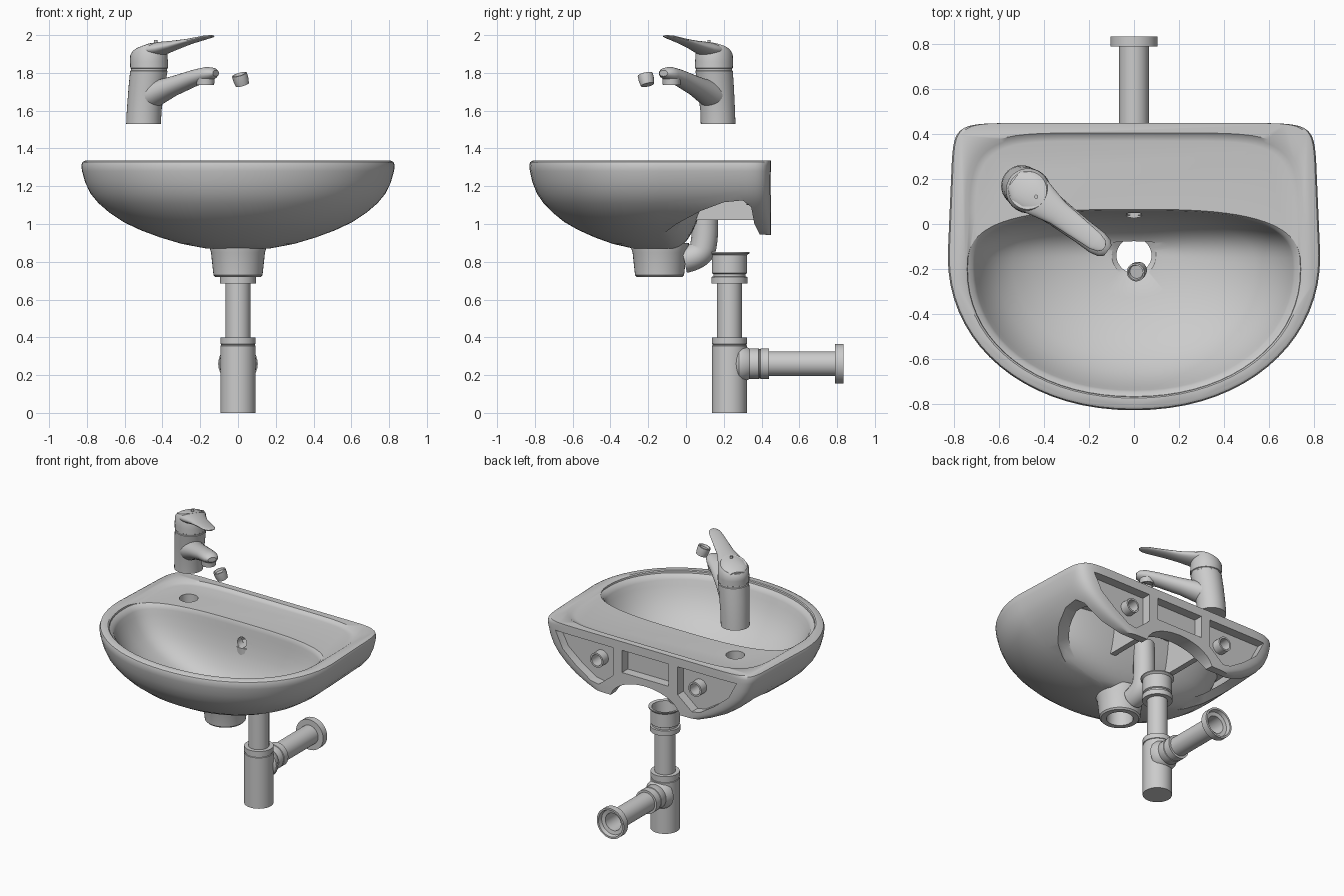
import bpy, bmesh
from math import sin, cos, pi, radians, copysign
from mathutils import Vector

if "Cube" in bpy.data.objects:
    bpy.data.objects.remove(bpy.data.objects["Cube"])

grey = bpy.data.materials.new("light grey")
grey.use_nodes = True
grey.diffuse_color = (0.6, 0.6, 0.6, 1)
grey.node_tree.nodes["Principled BSDF"].inputs["Base Color"].default_value = (0.6, 0.6, 0.6, 1)


def loft(name, rings, closed=False):
    """Skin a list of equal point rings; cap the ends or join them."""
    bm = bmesh.new()
    rows = [[bm.verts.new(p) for p in r] for r in rings]
    pairs = list(zip(rows, rows[1:]))
    if closed:
        pairs.append((rows[-1], rows[0]))
    else:
        bm.faces.new(rows[0])
        bm.faces.new(rows[-1])
    n = len(rows[0])
    for a, b in pairs:
        for i in range(n):
            j = (i + 1) % n
            bm.faces.new((a[i], a[j], b[j], b[i]))
    bmesh.ops.recalc_face_normals(bm, faces=bm.faces)
    me = bpy.data.meshes.new(name)
    bm.to_mesh(me)
    bm.free()
    me.materials.append(grey)
    ob = bpy.data.objects.new(name, me)
    bpy.context.collection.objects.link(ob)
    return ob


def lathe(name, profile, centre=(0, 0, 0), axis="z", closed=False, sides=40):
    """Revolve (radius, height) pairs about a z or y axis."""
    c = Vector(centre)
    rings = []
    for r, h in profile:
        ring = []
        for i in range(sides):
            a = 2 * pi * i / sides
            u, v = r * cos(a), r * sin(a)
            ring.append(c + Vector((u, v, h) if axis == "z" else (u, h, v)))
        rings.append(ring)
    return loft(name, rings, closed)


def prism(name, pts, axis, a, b):
    """Extrude a polygon along x (yz points) or y (xz points)."""
    def put(p, d):
        return (d, p[0], p[1]) if axis == "x" else (p[0], d, p[1])
    return loft(name, [[put(p, d) for p in pts] for d in (a, b)])


def combine(ob, tool, op="DIFFERENCE"):
    mod = ob.modifiers.new("combine", "BOOLEAN")
    mod.operation, mod.object, mod.solver = op, tool, "EXACT"
    dg = bpy.context.evaluated_depsgraph_get()
    me = bpy.data.meshes.new_from_object(ob.evaluated_get(dg))
    ob.modifiers.clear()
    ob.data = me
    bpy.data.objects.remove(tool)


def outline(ax, front, back, cy, z, nf=2.1, nb=2.1, taper=0.0, n=72):
    """Plan outline: superellipse with different front and back halves."""
    pts = []
    for i in range(n):
        t = 2 * pi * i / n
        c, s = cos(t), sin(t)
        e, d = (nb, back) if s > 0 else (nf, front)
        v = abs(s) ** (2 / e)
        x = ax * copysign(abs(c) ** (2 / e), c)
        if s > 0:
            x *= 1 - taper * v
        pts.append((x, cy + copysign(d * v, s), z))
    return pts


# Basin body
outer = [(0.2, 0.87), (0.36, 0.895), (0.5, 0.93), (0.62, 0.967), (0.73, 1.01), (0.82, 1.06),
         (0.89, 1.11), (0.94, 1.16), (0.975, 1.22), (0.995, 1.28), (1, 1.31), (0.992, 1.328), (0.975, 1.335)]
basin = loft("basin", [outline(0.83 * s, 0.69 * s, 0.59, -0.14, z, nb=14, taper=0.03)
                       for s, z in outer])

# Bowl interior and the matching underside that must be kept
inner = [(0.16, 0.915), (0.32, 0.935), (0.48, 0.965), (0.63, 1.01), (0.75, 1.06), (0.85, 1.12),
         (0.92, 1.19), (0.965, 1.25), (0.985, 1.285), (1.0, 1.305), (1.03, 1.318), (1.04, 1.36)]


def bowl(name, grow, drop):
    return loft(name, [outline(0.72 * s + grow, 0.55 * s + grow, 0.26 * s + grow,
                               -0.13 - 0.07 * s, z - drop, nb=2 + 0.9 * s) for s, z in inner])


# Open space under the deck, behind the bowl
under = prism("under_space", [(-0.2, 0.8), (-0.19, 0.895), (-0.05, 1.0), (0.08, 1.07), (0.2, 1.115),
                              (0.3, 1.125), (0.345, 1.09), (0.362, 1.0), (0.39, 0.945), (0.55, 0.935),
                              (0.55, 0.8)], "x", -1, 1)
cavity = loft("cavity", [outline(0.775 * s, 0.25 * s, 0.465, -0.14, z + 0.03, nb=10, taper=0.03)
                         for s, z in outer[2:9]])
combine(under, cavity, "UNION")
combine(under, bowl("bowl_underside", 0.045, 0.05))
for side in (-1, 1):
    x = side * 0.22
    combine(under, prism("rib", [(0.0, 1.02), (0.42, 1.02), (0.42, 1.3), (0.0, 1.3)],
                         "x", x - 0.02, x + 0.02))
combine(basin, under)

# Sunken deck, bowl and drain hole
combine(basin, loft("deck_recess", [outline(0.745 * s, 0.57 * s, 0.6 * s, -0.2, z, nb=6)
                                    for s, z in ((0.95, 1.318), (0.985, 1.322), (1.03, 1.345))]))
combine(basin, bowl("bowl_space", 0, 0))
combine(basin, lathe("drain_hole", [(0.078, 0.7), (0.078, 0.9), (0.12, 0.93)], (0, -0.14, 0)))
combine(basin, lathe("overflow_hole", [(0.035, -0.05), (0.035, 0.1)], (0, 0, 1.19), "y"))
combine(basin, lathe("tap_hole", [(0.06, 1.2), (0.06, 1.4)], (-0.5, 0.17, 0)))

# Hollows, bolt holes and arch in the back wall
arch = [(0.27 * cos(pi * i / 16), 0.92 + 0.15 * sin(pi * i / 16)) for i in range(17)]
combine(basin, prism("back_arch", arch, "y", 0.3, 0.6))
half = [(0.25, 1.275), (0.7, 1.275), (0.64, 1.16), (0.53, 1.07), (0.42, 1.0), (0.36, 0.99), (0.25, 1.08)]
for side in (-1, 1):
    combine(basin, prism("hollow", [(side * x, z) for x, z in half], "y", 0.385, 0.6))
    bolt = (side * 0.38, 0, 1.15)
    combine(basin, lathe("bolt_hole", [(0.042, 0.25), (0.042, 0.6)], bolt, "y"))
    lathe("bolt_sleeve_" + ("left" if side > 0 else "right"),
          [(0.05, 0.32), (0.05, 0.445), (0.038, 0.445), (0.038, 0.32)], bolt, "y", closed=True)
combine(basin, prism("middle_hollow", [(-0.18, 1.275), (0.18, 1.275), (0.18, 1.12), (-0.18, 1.12)],
                     "y", 0.385, 0.6))

# Drain neck and overflow duct
lathe("drain_neck", [(0.12, 0.72), (0.13, 0.73), (0.143, 0.85), (0.155, 0.885), (0.155, 0.9),
                     (0.08, 0.9), (0.085, 0.72)], (0, -0.14, 0), closed=True)
curve = bpy.data.curves.new("overflow_duct", "CURVE")
curve.dimensions = "3D"
curve.bevel_depth = 0.07
curve.bevel_resolution = 6
curve.use_fill_caps = True
spline = curve.splines.new("NURBS")
path = [(0.095, 1.16), (0.1, 1.04), (0.1, 0.92), (0.08, 0.83), (-0.01, 0.81)]
spline.points.add(len(path) - 1)
for p, (y, z) in zip(spline.points, path):
    p.co = (0, y, z, 1)
spline.use_endpoint_u = True
spline.order_u = 3
curve.materials.append(grey)
duct = bpy.data.objects.new("overflow_duct", curve)
bpy.context.collection.objects.link(duct)
duct_mesh = bpy.data.meshes.new_from_object(duct.evaluated_get(bpy.context.evaluated_depsgraph_get()))
bpy.data.objects.remove(duct)
bpy.context.collection.objects.link(bpy.data.objects.new("overflow_duct", duct_mesh))

# Bottle trap
lathe("trap_bottle", [(0.093, 0), (0.093, 0.355), (0.089, 0.357), (0.089, 0.363), (0.093, 0.365),
                      (0.093, 0.4), (0.066, 0.4), (0.066, 0.685), (0.096, 0.685), (0.096, 0.72),
                      (0.084, 0.722), (0.084, 0.735), (0.093, 0.74), (0.093, 0.835), (0.106, 0.845),
                      (0.106, 0.852), (0.085, 0.848), (0.078, 0.75), (0.05, 0.72)], (0, 0.23, 0))
lathe("trap_outlet", [(0.05, 0.24), (0.06, 0.29), (0.081, 0.33), (0.081, 0.385), (0.077, 0.387),
                      (0.077, 0.393), (0.081, 0.395), (0.081, 0.44), (0.066, 0.44), (0.066, 0.79),
                      (0.105, 0.79), (0.105, 0.835), (0.092, 0.835), (0.085, 0.81), (0.06, 0.805),
                      (0.056, 0.6)], (0, 0, 0.26), "y")
lathe("trap_branch", [(0.07, 0.25), (0.1, 0.28), (0.1, 0.3), (0.081, 0.335)], (0, 0, 0.26), "y")


# Tap, built pointing along +x and then turned
def section(u, w, z, h, n=28):
    return [(u, w * cos(2 * pi * i / n), z + h * sin(2 * pi * i / n)) for i in range(n)]


def disc(r, u, z, slope=0.0, n=36):
    pts = []
    for i in range(n):
        a = 2 * pi * i / n
        pts.append((u + r * cos(a), r * sin(a), z + slope * r * cos(a)))
    return pts


tap = [
    loft("tap_body", [disc(0.092, 0, 1.53), disc(0.092, 0.004, 1.6), disc(0.096, 0.02, 1.72),
                      disc(0.099, 0.035, 1.81), disc(0.095, 0.036, 1.813), disc(0.095, 0.037, 1.822),
                      disc(0.1, 0.037, 1.825), disc(0.1, 0.036, 1.86),
                      disc(0.098, 0.034, 1.915, 0.3), disc(0.085, 0.033, 1.935, 0.35)]),
    loft("tap_spout", [section(0.02, 0.085, 1.67, 0.08), section(0.1, 0.075, 1.695, 0.068),
                       section(0.2, 0.063, 1.73, 0.054), section(0.34, 0.056, 1.773, 0.045),
                       section(0.42, 0.055, 1.793, 0.039), section(0.46, 0.046, 1.797, 0.03),
                       section(0.48, 0.028, 1.798, 0.016)]),
    lathe("tap_outlet", [(0.046, 1.735), (0.049, 1.77), (0.036, 1.77), (0.036, 1.735)],
          (0.41, 0, 0), closed=True),
    loft("tap_handle", [section(-0.045, 0.045, 1.905, 0.012), section(0.0, 0.085, 1.91, 0.03),
                        section(0.06, 0.092, 1.92, 0.038), section(0.13, 0.075, 1.931, 0.035),
                        section(0.2, 0.058, 1.945, 0.026), section(0.3, 0.05, 1.966, 0.015),
                        section(0.41, 0.041, 1.988, 0.01), section(0.445, 0.03, 1.993, 0.007),
                        section(0.46, 0.012, 1.995, 0.004)]),
    lathe("tap_pin", [(0.009, 1.94), (0.009, 1.975)], (0.08, 0, 0), sides=12),
]
for ob in tap:
    ob.location = (-0.5, 0.17, 0)
    ob.rotation_euler.z = radians(-37)

# Loose aerator ring
aerator = lathe("aerator", [(0.036, -0.03), (0.041, 0.0), (0.041, 0.028), (0.034, 0.03),
                            (0.03, 0.015)], sides=24)
aerator.location = (0.015, -0.21, 1.765)
aerator.rotation_euler = (radians(12), radians(-16), 0)

# Smooth shading with sharp edges kept
bpy.ops.object.select_all(action="DESELECT")
for ob in bpy.context.collection.objects:
    if ob.type == "MESH":
        ob.select_set(True)
        bpy.context.view_layer.objects.active = ob
bpy.ops.object.shade_smooth_by_angle(angle=radians(35))
